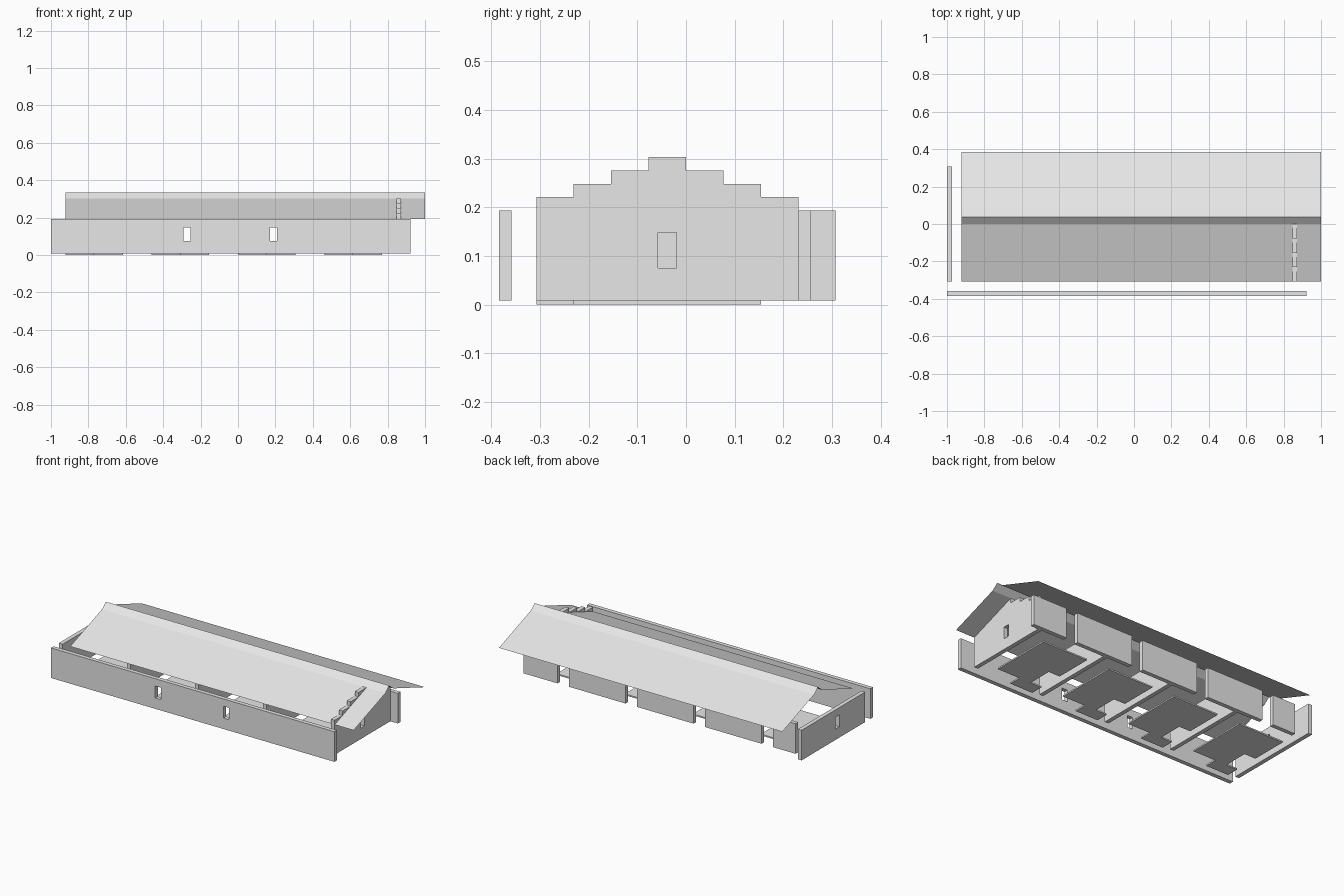
import bpy
import bmesh
from mathutils import Vector

cube = bpy.data.objects.get("Cube")
if cube:
    bpy.data.objects.remove(cube, do_unlink=True)

U = 1 / 13            # planning grid module
T = U / 3             # wall thickness
BASE, TOP = 0.0085, 0.193
RISE = 0.0275         # height of one gable step

grey = bpy.data.materials.new("light_grey")
grey.use_nodes = True
grey.diffuse_color = (0.8, 0.8, 0.8, 1)
grey.node_tree.nodes["Principled BSDF"].inputs["Base Color"].default_value = grey.diffuse_color


def finish(name, bm):
    mesh = bpy.data.meshes.new(name)
    bm.to_mesh(mesh)
    bm.free()
    mesh.materials.append(grey)
    obj = bpy.data.objects.new(name, mesh)
    bpy.context.collection.objects.link(obj)
    return obj


def prism(name, loops, place, push):
    """Fill an outline (with optional holes) and extrude it."""
    bm = bmesh.new()
    for loop in loops:
        vs = [bm.verts.new(place(a, b)) for a, b in loop]
        for i, v in enumerate(vs):
            bm.edges.new((vs[i - 1], v))
    bmesh.ops.triangle_fill(bm, edges=bm.edges[:], use_beauty=True)
    ext = bmesh.ops.extrude_face_region(bm, geom=bm.faces[:], use_keep_orig=True)
    moved = [g for g in ext["geom"] if isinstance(g, bmesh.types.BMVert)]
    bmesh.ops.translate(bm, verts=moved, vec=Vector(push))
    bmesh.ops.recalc_face_normals(bm, faces=bm.faces[:])
    bmesh.ops.dissolve_limit(bm, angle_limit=0.01, verts=bm.verts[:], edges=bm.edges[:])
    return finish(name, bm)


def rect(a0, a1, b0, b1):
    return [(a0, b0), (a1, b0), (a1, b1), (a0, b1)]


def window(centre):
    return rect(centre - U / 4, centre + U / 4, 0.075, 0.148)


def wall_along_x(name, x0, x1, y, holes=()):
    prism(name, [rect(x0, x1, BASE, TOP), *holes], lambda a, b: (a, y, b), (0, T, 0))


def wall_along_y(name, outline, x, holes=()):
    prism(name, [outline, *holes], lambda a, b: (x, a, b), (T, 0, 0))


def sheet(name, section):
    """Thin roof surface swept along x from a y-z section."""
    bm = bmesh.new()
    rows = [[bm.verts.new((x, y, z)) for x in (-12 * U, 13 * U)] for y, z in section]
    for low, high in zip(rows, rows[1:]):
        bm.faces.new((low[0], low[1], high[1], high[0]))
    finish(name, bm)


# Long front wall with two windows
wall_along_x("front_wall", -13 * U, 12 * U, -5 * U,
             [window(-0.273), window(0.189)])

# Back wall panels separated by door gaps
for i, (start, end) in enumerate([(-12, -10), (-9, -4), (-3, 2), (3, 8), (9, 12)]):
    wall_along_x(f"back_wall_panel_{i + 1}", start * U, end * U, 3 * U)

# Left-hand end wall with window
wall_along_y("end_wall", rect(-4 * U, 4 * U, BASE, TOP), -13 * U, [window(-U / 2)])

# Partition walls between the dwellings
for i, x in enumerate((-7, -1, 5)):
    wall_along_y(f"partition_wall_{i + 1}", rect(-4 * U, 3 * U, BASE, TOP), x * U)

# Stepped gable wall
steps = [(-4 * U, BASE)]
for i in range(7):
    z = TOP + RISE * (4 - abs(i - 3))
    steps += [((i - 4) * U, z), ((i - 3) * U, z)]
steps.append((3 * U, BASE))
wall_along_y("stepped_gable_wall", steps, 11 * U, [window(-U / 2)])

# Floor plates with an entrance foot, one per dwelling
floor = [(0, 2), (4, 2), (4, -3), (2, -3), (2, -4), (0, -4), (0, -3), (1, -3), (1, -1), (0, -1)]
for i, x in enumerate((-12, -6, 0, 6)):
    prism(f"floor_plate_{i + 1}", [[((x + a) * U, b * U) for a, b in floor]],
          lambda a, b: (a, b, 0), (0, 0, BASE))

# Roof slopes and the raised ridge cap joining them
RIDGE = TOP + 4 * RISE
sheet("front_roof", [(-4 * U, TOP), (0, RIDGE)])
sheet("ridge_cap", [(0, RIDGE), (U / 2, 0.335), (U, RIDGE)])
sheet("back_roof", [(U, RIDGE), (5 * U, TOP)])
